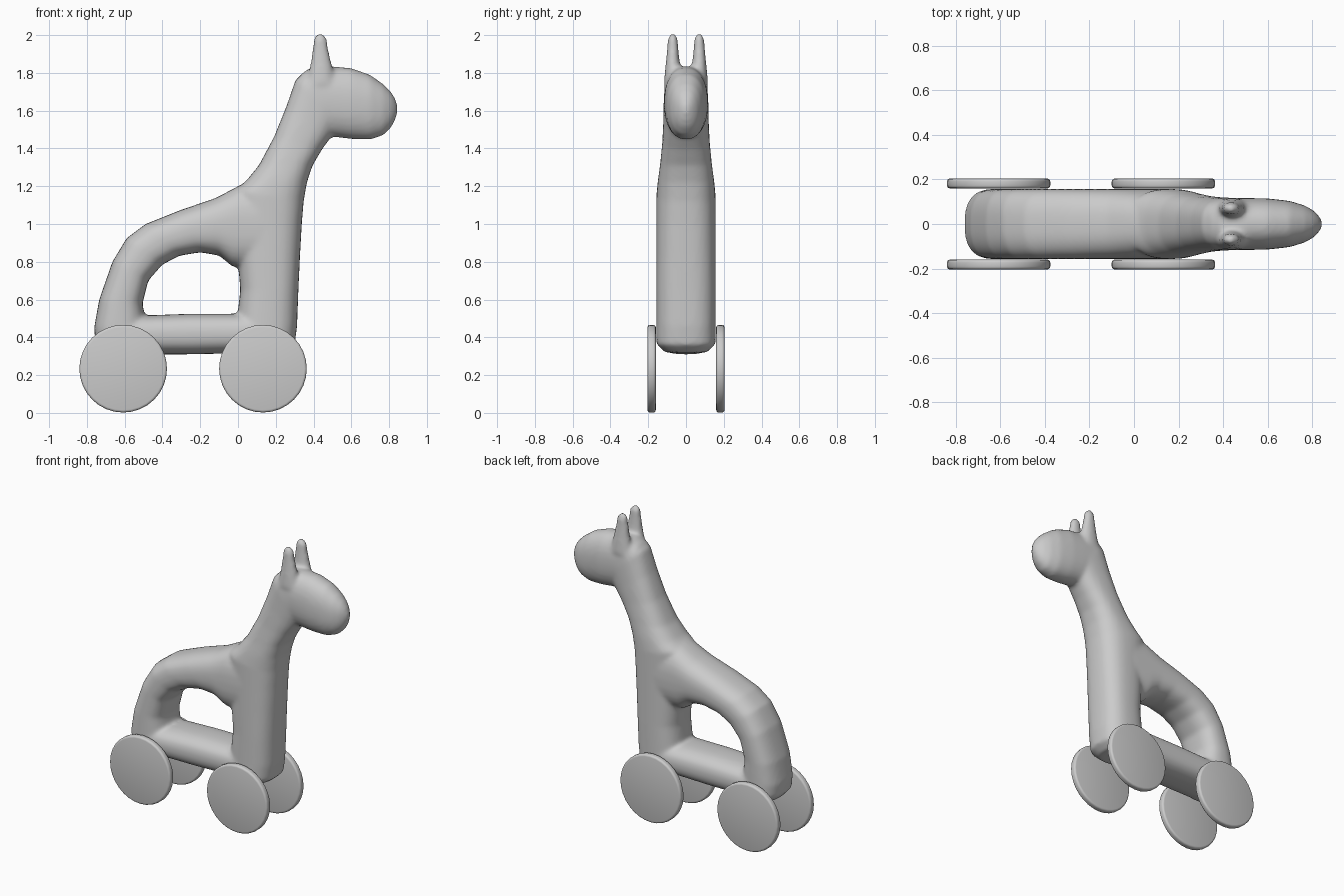
import bpy, bmesh, math
from mathutils import Vector


def loft(bm, sections, power=2.6, n=32, y0=0.0):
    """Skin rounded cross-sections; each is (x1, z1, x2, z2, half width in y)."""
    rings = []
    for x1, z1, x2, z2, w in sections:
        a, b = Vector((x1, y0, z1)), Vector((x2, y0, z2))
        mid, half = (a + b) / 2, (b - a) / 2
        ring = []
        for i in range(n):
            t = 2 * math.pi * i / n
            c, s = math.cos(t), math.sin(t)
            c = math.copysign(abs(c) ** (2 / power), c)
            s = math.copysign(abs(s) ** (2 / power), s)
            ring.append(bm.verts.new(mid + half * c + Vector((0, w * s, 0))))
        rings.append(ring)
    faces = [bm.faces.new(rings[0]), bm.faces.new(rings[-1])]
    for r, q in zip(rings, rings[1:]):
        for i in range(n):
            j = (i + 1) % n
            faces.append(bm.faces.new((r[i], r[j], q[j], q[i])))
    bmesh.ops.recalc_face_normals(bm, faces=faces)


bm = bmesh.new()
W = 0.157

# Rear leg arching into the back
loft(bm, [(-0.71, 0.32, -0.53, 0.32, 0.11), (-0.755, 0.37, -0.49, 0.36, W),
          (-0.762, 0.45, -0.49, 0.48, W), (-0.735, 0.60, -0.505, 0.58, W),
          (-0.665, 0.80, -0.475, 0.70, W), (-0.59, 0.925, -0.40, 0.785, W),
          (-0.49, 1.00, -0.31, 0.832, W), (-0.31, 1.072, -0.20, 0.85, W),
          (-0.12, 1.137, -0.10, 0.833, W), (0.0, 1.20, -0.03, 0.775, W),
          (0.14, 1.22, 0.12, 0.76, W)])

# Front leg, chest and neck
loft(bm, [(0.03, 0.32, 0.25, 0.32, 0.11), (-0.01, 0.37, 0.30, 0.36, W),
          (-0.005, 0.50, 0.313, 0.46, W), (0.012, 0.65, 0.32, 0.65, W),
          (0.0, 0.80, 0.328, 0.82, W), (-0.01, 1.0, 0.338, 1.0, W),
          (-0.02, 1.18, 0.348, 1.12, W), (0.04, 1.225, 0.365, 1.22, 0.150),
          (0.11, 1.31, 0.395, 1.31, 0.138), (0.19, 1.46, 0.445, 1.395, 0.126),
          (0.255, 1.62, 0.50, 1.47, 0.12), (0.305, 1.765, 0.56, 1.56, 0.118),
          (0.35, 1.80, 0.58, 1.62, 0.10)])

# Lower bar
loft(bm, [(-0.66, 0.31, -0.66, 0.51, W), (-0.25, 0.31, -0.25, 0.525, W),
          (0.20, 0.32, 0.20, 0.525, W)])

# Head
loft(bm, [(0.335, 1.60, 0.335, 1.795, 0.10), (0.39, 1.50, 0.39, 1.832, 0.117),
          (0.50, 1.462, 0.50, 1.835, 0.117), (0.60, 1.45, 0.60, 1.825, 0.115),
          (0.70, 1.447, 0.70, 1.79, 0.104), (0.77, 1.47, 0.77, 1.74, 0.082),
          (0.81, 1.51, 0.81, 1.70, 0.058), (0.832, 1.55, 0.832, 1.665, 0.034),
          (0.845, 1.59, 0.845, 1.63, 0.012)], power=2.3)

# Two horns
for side in (-1, 1):
    loft(bm, [(0.36, 1.74, 0.52, 1.74, 0.048), (0.38, 1.83, 0.50, 1.83, 0.040),
              (0.394, 1.92, 0.48, 1.92, 0.031), (0.40, 1.985, 0.47, 1.985, 0.026),
              (0.42, 2.006, 0.45, 2.006, 0.014)], power=2.1, n=16, y0=side * 0.07)

mesh = bpy.data.meshes.new("giraffe_body")
bm.to_mesh(mesh)
bm.free()
body = bpy.data.objects.new("giraffe_body", mesh)
bpy.context.collection.objects.link(body)

# Fuse the overlapping parts and soften the joints
rem = body.modifiers.new("fuse", 'REMESH')
rem.mode = 'VOXEL'
rem.voxel_size = 0.012
rem.use_smooth_shade = True
smooth = body.modifiers.new("soften", 'SMOOTH')
smooth.factor = 0.5
smooth.iterations = 10

# Four wheels
for end, x in (("rear", -0.608), ("front", 0.132)):
    for side, sign in (("right", -1), ("left", 1)):
        bpy.ops.mesh.primitive_cylinder_add(vertices=32, radius=0.232, depth=0.044,
                                            location=(x, sign * 0.182, 0.234),
                                            rotation=(math.pi / 2, 0, 0))
        wheel = bpy.context.object
        wheel.name = f"{end}_{side}_wheel"
        bev = wheel.modifiers.new("rounded_rim", 'BEVEL')
        bev.width = 0.013
        bev.segments = 3
        bpy.ops.object.shade_smooth()
